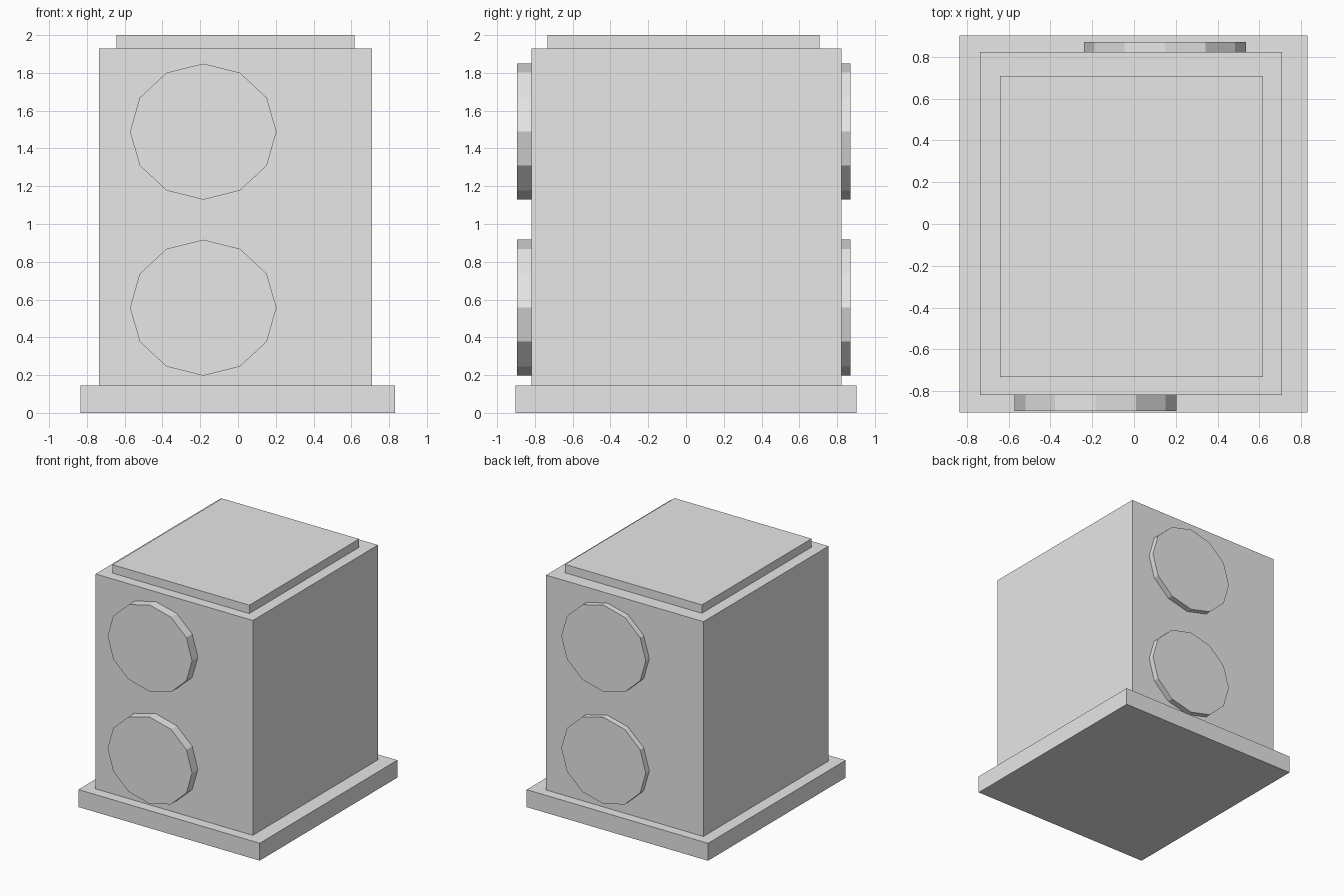
import bpy
from math import radians
from mathutils import Matrix

cube = bpy.data.objects.get("Cube")
if cube:
    bpy.data.objects.remove(cube, do_unlink=True)

# Single plain grey
grey = bpy.data.materials.new("light grey")
grey.use_nodes = True
grey.diffuse_color = (0.8, 0.8, 0.8, 1)
grey.node_tree.nodes["Principled BSDF"].inputs["Base Color"].default_value = (0.8, 0.8, 0.8, 1)


def finish(name, matrix):
    """Bake the placement into the newest mesh, then name and colour it."""
    obj = bpy.context.object
    obj.name = name
    obj.data.transform(matrix)
    obj.data.materials.append(grey)
    return obj


def box(name, x, y, z):
    """Box spanning the given (low, high) ranges."""
    spans = (x, y, z)
    bpy.ops.mesh.primitive_cube_add(size=1)
    centre = Matrix.Translation([(lo + hi) / 2 for lo, hi in spans])
    scale = Matrix.Diagonal([hi - lo for lo, hi in spans] + [1])
    return finish(name, centre @ scale)


def disc(name, x, z, y):
    """Twelve-sided oval plate facing along y."""
    bpy.ops.mesh.primitive_cylinder_add(vertices=12, radius=1, depth=1)
    centre = Matrix.Translation((x, (y[0] + y[1]) / 2, z))
    scale = Matrix.Diagonal((0.388, y[1] - y[0], 0.36, 1))
    return finish(name, centre @ scale @ Matrix.Rotation(radians(90), 4, 'X'))


# Stepped cabinet
box("base_plinth", (-0.835, 0.832), (-0.903, 0.903), (0, 0.145))
box("cabinet_body", (-0.737, 0.709), (-0.818, 0.824), (0.145, 1.93))
box("top_cap", (-0.642, 0.617), (-0.732, 0.708), (1.93, 2))

# Two discs on the front and two thinner-standing ones on the back
for level, z in (("lower", 0.557), ("upper", 1.489)):
    disc(f"front_{level}_disc", -0.184, z, (-0.895, -0.81))
    disc(f"back_{level}_disc", 0.148, z, (0.815, 0.871))
